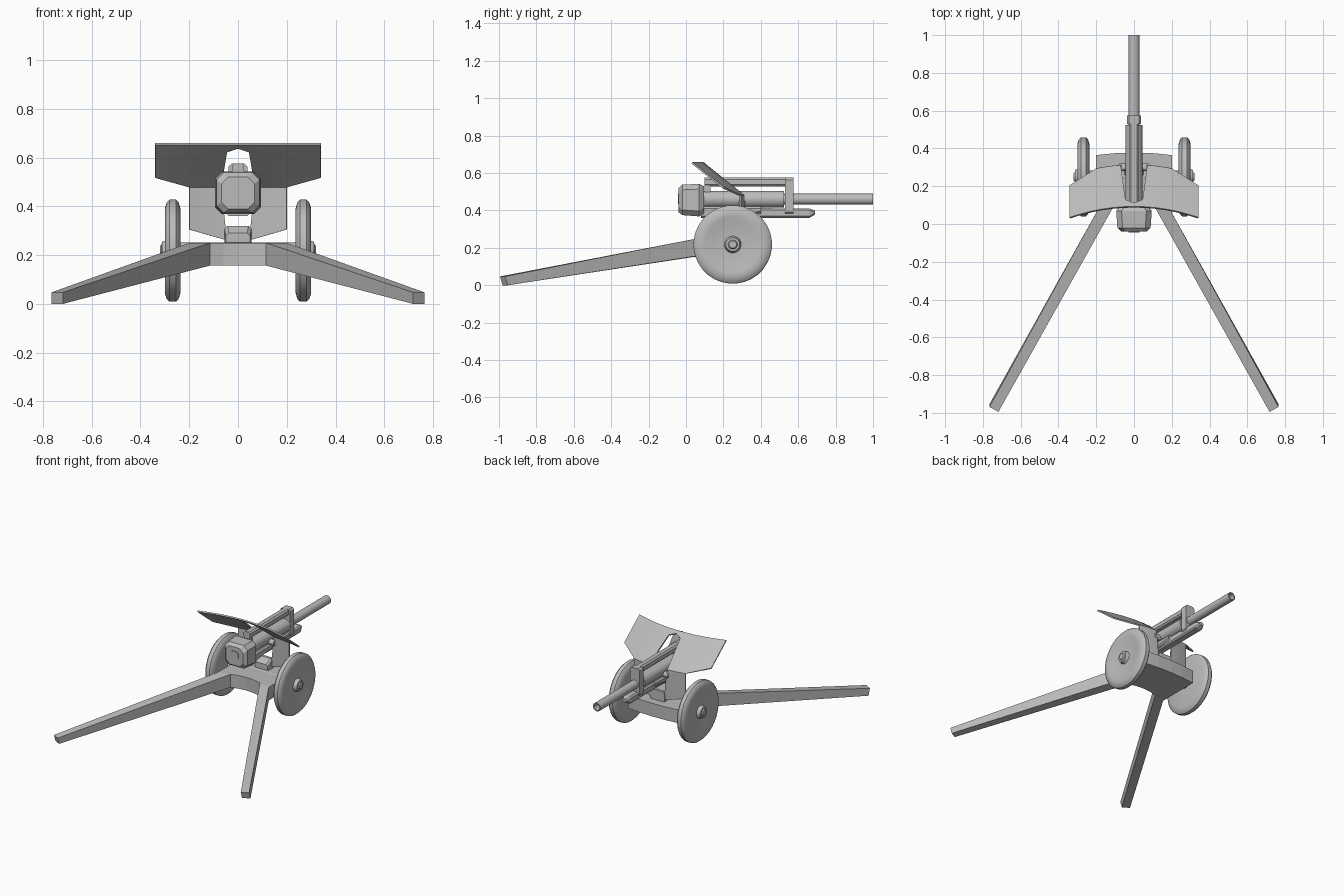
import bpy, bmesh, math

cube = bpy.data.objects.get("Cube")
if cube:
    bpy.data.objects.remove(cube, do_unlink=True)

GREY = (0.5, 0.5, 0.5, 1.0)
mat = bpy.data.materials.new("gun_grey")
mat.use_nodes = True
mat.diffuse_color = GREY
mat.node_tree.nodes["Principled BSDF"].inputs["Base Color"].default_value = GREY


def finish(name, bm, smooth=False, mirror=False):
    bmesh.ops.recalc_face_normals(bm, faces=bm.faces)
    me = bpy.data.meshes.new(name)
    bm.to_mesh(me)
    bm.free()
    me.materials.append(mat)
    ob = bpy.data.objects.new(name, me)
    bpy.context.collection.objects.link(ob)
    if mirror:
        ob.modifiers.new("Mirror", "MIRROR").use_clip = True
    if smooth:
        bpy.ops.object.select_all(action="DESELECT")
        ob.select_set(True)
        bpy.context.view_layer.objects.active = ob
        bpy.ops.object.shade_smooth_by_angle(angle=math.radians(35))
    return ob


def loft(name, rings, **kw):
    """Skin a series of equal rings and cap both ends."""
    bm = bmesh.new()
    loops = [[bm.verts.new(p) for p in ring] for ring in rings]
    n = len(loops[0])
    for a, b in zip(loops, loops[1:]):
        for i in range(n):
            j = (i + 1) % n
            bm.faces.new((a[i], a[j], b[j], b[i]))
    bm.faces.new(loops[0])
    bm.faces.new(loops[-1])
    return finish(name, bm, **kw)


def circle(r, n):
    return [(r * math.cos(math.tau * (i + 0.5) / n), r * math.sin(math.tau * (i + 0.5) / n))
            for i in range(n)]


def tube_y(name, profile, z, n=16):
    """Lathe (y, radius) points about a lengthwise axis."""
    return loft(name, [[(u, y, z + v) for u, v in circle(r, n)] for y, r in profile], smooth=True)


def lathe_x(name, profile, y, z, n=32, mirror=True):
    """Lathe (x, radius) points about a crosswise axis."""
    return loft(name, [[(x, y + u, z + v) for u, v in circle(r, n)] for x, r in profile],
                smooth=True, mirror=mirror)


def chamfer_y(name, sections, c):
    """Loft chamfered rectangles given as (y, half width, low z, high z)."""
    rings = []
    for y, w, lo, hi in sections:
        half = [(w - c, lo), (w, lo + c), (w, hi - c), (w - c, hi)]
        rings.append([(x, y, z) for x, z in half] + [(-x, y, z) for x, z in reversed(half)])
    return loft(name, rings)


# Wheels with dished outer face and hub cap, plus the axle
WY, WZ = 0.25, 0.218
lathe_x("wheels", [(0.235, 0.17), (0.243, 0.198), (0.254, 0.21), (0.281, 0.21), (0.292, 0.2),
                   (0.3, 0.175), (0.3, 0.15), (0.288, 0.11), (0.288, 0.045), (0.3, 0.04),
                   (0.312, 0.037), (0.313, 0.025), (0.32, 0.02)], WY, WZ)
lathe_x("axle", [(-0.24, 0.035), (0.24, 0.035)], WY, WZ, 16, mirror=False)

# Carriage body with shallow curved rear edge
half = [(0, 0.378), (0.1, 0.375), (0.2, 0.365), (0.2, 0.06), (0.115, 0.08), (0.06, 0.095), (0, 0.1)]
outline = half + [(-x, y) for x, y in reversed(half[1:-1])]
loft("carriage", [[(x, y, z) for x, y in outline] for z in (0.157, 0.25)])

# Split trails
start = [(0.2, 0.06), (0.115, 0.08)]
end = [(0.765, -0.968), (0.718, -0.995)]
rings = []
for (o, i), lo, hi, lean in ((start, 0.157, 0.25, 0), (end, 0.0, 0.047, 0.015)):
    rings.append([(*o, hi), (*i, hi), (i[0], i[1] + lean, lo), (o[0], o[1] + lean, lo)])
loft("trails", rings, mirror=True)

# Curved shield: rows of (inner x, inner z, outer x, outer z)
rows = [(0, 0.655, 0.34, 0.655), (0, 0.64, 0.34, 0.61), (0.045, 0.625, 0.34, 0.57),
        (0.058, 0.55, 0.34, 0.52), (0.07, 0.48, 0.2, 0.48), (0.06, 0.4, 0.2, 0.4),
        (0.052, 0.32, 0.2, 0.315), (0.045, 0.26, 0.2, 0.305)]
STEPS = 6


def shield_point(x, z):
    return (x, 0.31 - max(0, z - 0.48) * 1.257 - 0.5 * x * x, z)


bm = bmesh.new()
grid = [[bm.verts.new(shield_point(xi + (xo - xi) * s / STEPS, zi + (zo - zi) * s / STEPS))
         for s in range(STEPS + 1)] for xi, zi, xo, zo in rows]
for a, b in zip(grid, grid[1:]):
    for s in range(STEPS):
        bm.faces.new((a[s], a[s + 1], b[s + 1], b[s]))
shield = finish("shield", bm, mirror=True)
solid = shield.modifiers.new("Thickness", "SOLIDIFY")
solid.thickness = 0.01
solid.offset = 0

# Shield foot and trunnions
chamfer_y("shield_foot", [(0.26, 0.05, 0.24, 0.29), (0.3, 0.055, 0.24, 0.32),
                          (0.32, 0.055, 0.24, 0.32)], 0.012)
lathe_x("trunnions", [(-0.08, 0.02), (0.08, 0.02)], 0.3, 0.44, 12, mirror=False)

# Barrel with hollow muzzle, and its sleeve
BZ = 0.46
tube_y("barrel", [(0.1, 0.03), (1.0, 0.03), (1.0, 0.022), (0.9, 0.022)], BZ)
tube_y("barrel_sleeve", [(0.08, 0.046), (0.525, 0.046)], BZ)

# Breech and its rear block
chamfer_y("breech", [(-0.04, 0.068, 0.39, 0.52), (-0.02, 0.088, 0.375, 0.538),
                     (0.07, 0.094, 0.368, 0.542), (0.095, 0.075, 0.385, 0.53)], 0.028)
chamfer_y("breech_block", [(-0.044, 0.03, 0.435, 0.49), (-0.03, 0.03, 0.435, 0.49)], 0.01)

# Recoil beam above, cradle below, collar joining them
chamfer_y("recoil_beam", [(0.1, 0.025, 0.528, 0.575), (0.56, 0.025, 0.528, 0.575)], 0.01)
chamfer_y("beam_post", [(0.1, 0.022, 0.47, 0.56), (0.13, 0.022, 0.47, 0.56)], 0.005)
chamfer_y("collar", [(0.53, 0.038, 0.38, 0.575), (0.575, 0.038, 0.38, 0.575)], 0.012)
chamfer_y("cradle", [(0.08, 0.03, 0.36, 0.415), (0.66, 0.03, 0.36, 0.41),
                     (0.69, 0.018, 0.378, 0.4)], 0.009)
chamfer_y("cradle_bed", [(0.08, 0.047, 0.36, 0.42), (0.2, 0.045, 0.365, 0.42),
                         (0.4, 0.04, 0.385, 0.42)], 0.01)
